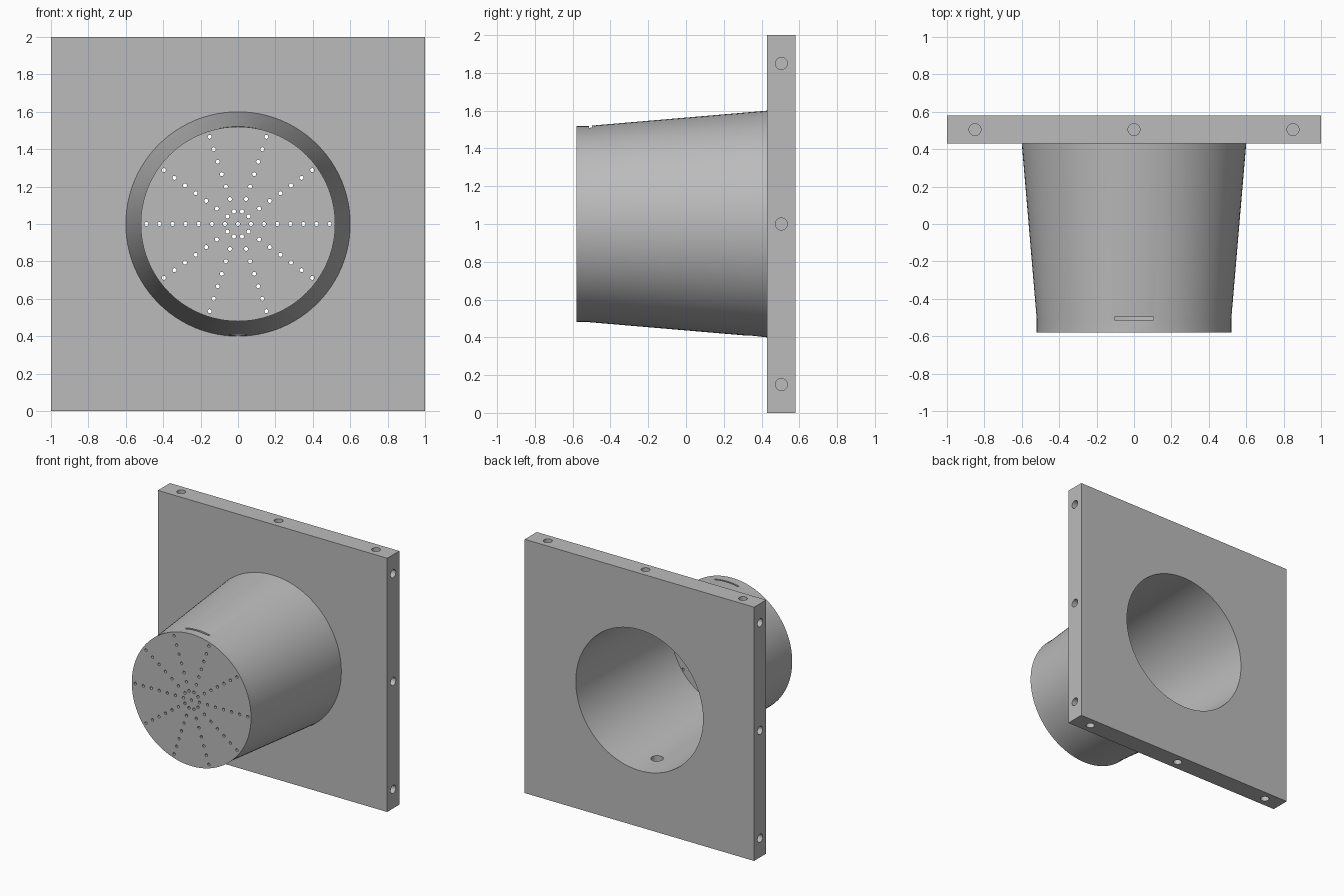
import bpy, bmesh, math
from mathutils import Matrix, Vector

if "Cube" in bpy.data.objects:
    bpy.data.objects.remove(bpy.data.objects["Cube"])

grey = bpy.data.materials.new("mid grey")
grey.diffuse_color = (0.5, 0.5, 0.5, 1)
grey.use_nodes = True
grey.node_tree.nodes["Principled BSDF"].inputs["Base Color"].default_value = grey.diffuse_color

PLATE_FRONT, PLATE_BACK, NOZZLE_FRONT = 0.43, 0.58, -0.58
PLATE_MID = 0.505


def finish(name, bm):
    bmesh.ops.recalc_face_normals(bm, faces=bm.faces)
    me = bpy.data.meshes.new(name)
    bm.to_mesh(me)
    bm.free()
    me.materials.append(grey)
    ob = bpy.data.objects.new(name, me)
    bpy.context.collection.objects.link(ob)
    return ob


def add_box(bm, centre, size):
    m = Matrix.Translation(centre) @ Matrix.Diagonal((*size, 1))
    bmesh.ops.create_cube(bm, size=1, matrix=m)


def add_rod(bm, start, end, radius, sides):
    a, b = Vector(start), Vector(end)
    m = Matrix.Translation((a + b) / 2) @ (b - a).to_track_quat('Z', 'Y').to_matrix().to_4x4()
    bmesh.ops.create_cone(bm, cap_ends=True, segments=sides, radius1=radius,
                          radius2=radius, depth=(b - a).length, matrix=m)


def turned(name, profile, sides=96):
    """Closed solid from (radius, y) rings around the nozzle axis."""
    bm = bmesh.new()
    rings = []
    for r, y in profile:
        rings.append([bm.verts.new((r * math.cos(2 * math.pi * i / sides), y,
                                    1 + r * math.sin(2 * math.pi * i / sides)))
                      for i in range(sides)])
    for lo, hi in zip(rings, rings[1:]):
        for i in range(sides):
            j = (i + 1) % sides
            bm.faces.new((lo[i], lo[j], hi[j], hi[i]))
    bm.faces.new(rings[0])
    bm.faces.new(rings[-1])
    return finish(name, bm)


def cut(target, cutter):
    mod = target.modifiers.new("cut", 'BOOLEAN')
    mod.operation = 'DIFFERENCE'
    mod.solver = 'EXACT'
    mod.object = cutter
    bpy.context.view_layer.objects.active = target
    bpy.ops.object.modifier_apply(modifier=mod.name)


# Square mounting plate
bm = bmesh.new()
add_box(bm, (0, (PLATE_FRONT + PLATE_BACK) / 2, 1), (2, PLATE_BACK - PLATE_FRONT, 2))
plate = finish("mounting_plate", bm)

# Tapered nozzle with a short straight lip
nozzle = turned("nozzle", [(0.52, NOZZLE_FRONT), (0.52, -0.51), (0.60, PLATE_FRONT)])

# Tapered bore through the plate, ending at a thin front wall
bore = turned("bore_cutter", [(0.503, -0.53), (0.555, PLATE_BACK), (0.555, 0.7)])

# Three blind fixing holes in each plate edge
bm = bmesh.new()
for s in (-0.85, 0, 0.85):
    for side in (-1, 1):
        add_rod(bm, (s, PLATE_MID, 1 + side * 0.88), (s, PLATE_MID, 1 + side * 1.1), 0.032, 24)
        add_rod(bm, (side * 0.88, PLATE_MID, 1 + s), (side * 1.1, PLATE_MID, 1 + s), 0.032, 24)
fixings = finish("fixing_hole_cutter", bm)

# Spray holes: ten spokes of seven, plus one in the centre
bm = bmesh.new()
spots = [(0, 0)] + [(0.07 * k, math.radians(36 * n)) for n in range(10) for k in range(1, 8)]
for r, a in spots:
    x, z = r * math.cos(a), 1 + r * math.sin(a)
    add_rod(bm, (x, -0.65, z), (x, -0.46, z), 0.011, 12)
spray = finish("spray_hole_cutter", bm)

# Filter slot on top and drain hole underneath
bm = bmesh.new()
add_box(bm, (0, -0.505, 1.52), (0.21, 0.015, 0.1))
add_rod(bm, (0, 0.36, 0.3), (0, 0.36, 0.6), 0.045, 24)
openings = finish("slot_and_drain_cutter", bm)

for target, cutters in ((plate, (bore, fixings)), (nozzle, (bore, spray, openings))):
    for c in cutters:
        cut(target, c)
for c in (bore, fixings, spray, openings):
    bpy.data.objects.remove(c)

# Smooth round walls, crisp edges
for ob in (plate, nozzle):
    bpy.ops.object.select_all(action='DESELECT')
    ob.select_set(True)
    bpy.context.view_layer.objects.active = ob
    bpy.ops.object.shade_smooth_by_angle(angle=math.radians(30))
